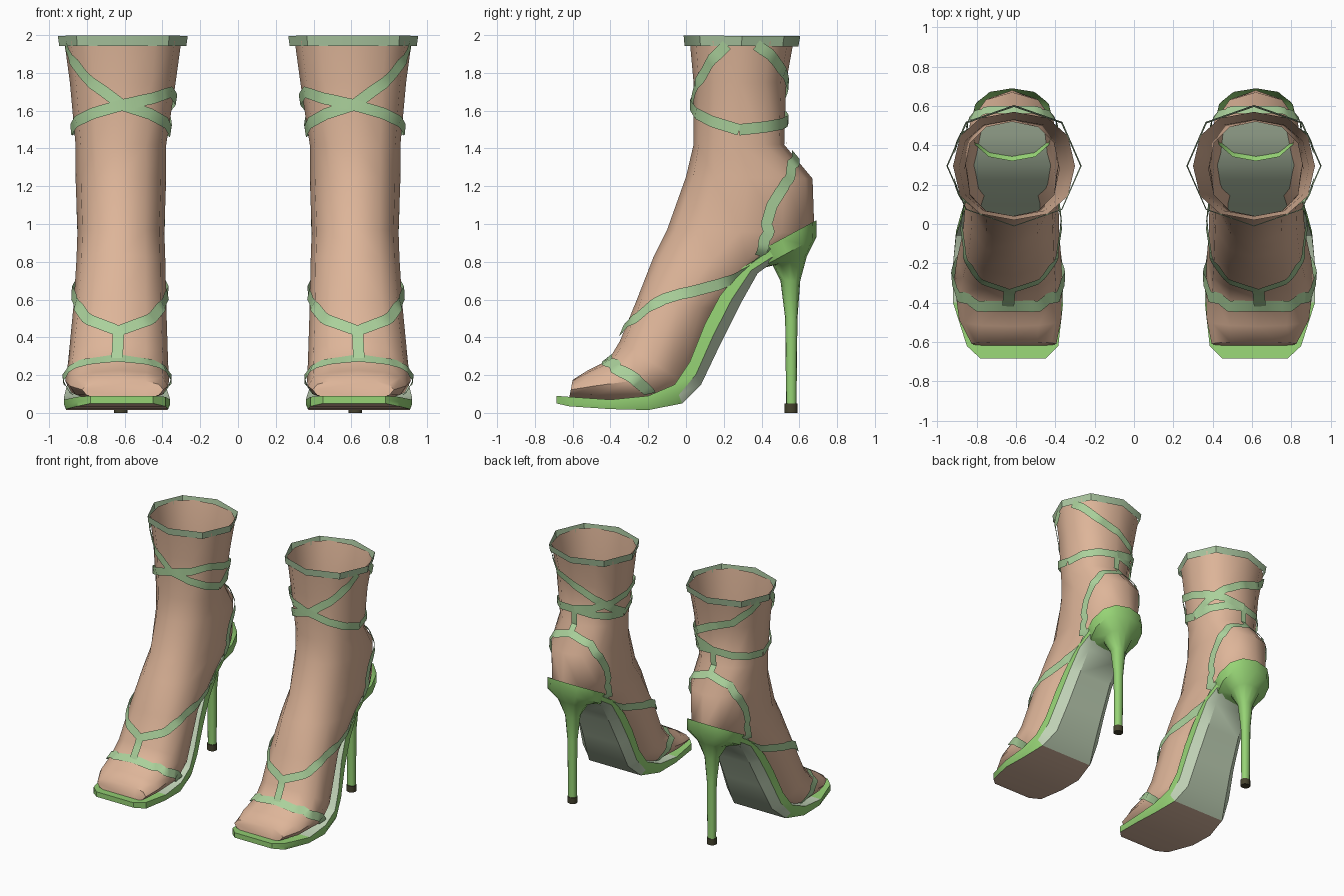
import bpy, bmesh, math
from mathutils import Vector

if "Cube" in bpy.data.objects:
    bpy.data.objects.remove(bpy.data.objects["Cube"])


def material(name, rgb):
    m = bpy.data.materials.new(name)
    col = [((c + 0.055) / 1.055) ** 2.4 for c in rgb] + [1]
    m.diffuse_color = col
    m.use_nodes = True
    m.node_tree.nodes["Principled BSDF"].inputs["Base Color"].default_value = col
    return m


SKIN = material("skin tan", (.87, .71, .60))
GREEN = material("shoe green", (.59, .83, .46))
STRAP = material("strap pale green", (.67, .82, .61))
CUFF = material("cuff grey green", (.66, .77, .62))
LINING = material("lining grey green", (.77, .84, .73))
OUTSOLE = material("outsole brown", (.84, .71, .62))
TIP = material("heel tip dark", (.27, .26, .18))

SIDES = 12


def finish(name, bm, mats, smooth=None):
    """Make the object and mirror it into a pair."""
    me = bpy.data.meshes.new(name)
    bm.to_mesh(me)
    bm.free()
    for m in mats:
        me.materials.append(m)
    ob = bpy.data.objects.new(name, me)
    bpy.context.collection.objects.link(ob)
    ob.modifiers.new("pair", 'MIRROR').use_mirror_merge = False
    if smooth:
        bpy.ops.object.select_all(action='DESELECT')
        ob.select_set(True)
        bpy.context.view_layer.objects.active = ob
        bpy.ops.object.shade_smooth_by_angle(angle=math.radians(smooth))


def corner(sec, k):
    """Corner k of a section given by front point, back point, half width, centre."""
    fy, fz, by, bz, hw, cx = sec
    a = math.tau * k / SIDES
    c, s = (math.copysign(abs(v) ** .85, v) for v in (math.cos(a), math.sin(a)))
    front, back = Vector((cx, fy, fz)), Vector((cx, by, bz))
    return (front + back) / 2 + (front - back) / 2 * c + Vector((hw * s, 0, 0))


def loft(secs, keep=lambda i, k: True, cap_start=False, cap_end=False):
    bm = bmesh.new()
    rings = [[bm.verts.new(corner(s, k)) for k in range(SIDES)] for s in secs]
    for i, (r, q) in enumerate(zip(rings, rings[1:])):
        for k in range(SIDES):
            if keep(i, k):
                n = (k + 1) % SIDES
                bm.faces.new((r[k], r[n], q[n], q[k]))
    if cap_start:
        bm.faces.new(rings[0])
    if cap_end:
        bm.faces.new(rings[-1])
    bmesh.ops.recalc_face_normals(bm, faces=bm.faces)
    return bm


# Leg and foot: open at the top and along the underside
FOOT = [
    (.02, 1.97, .57, 1.97, .31, .61),
    (.04, 1.75, .53, 1.75, .28, .61),
    (.04, 1.42, .52, 1.42, .24, .62),
    (.0, 1.25, .67, 1.24, .24, .62),
    (-.10, .97, .68, .95, .23, .62),
    (-.17, .83, .46, .80, .235, .62),
    (-.26, .60, .17, .55, .245, .625),
    (-.35, .38, .0, .15, .265, .635),
    (-.41, .28, -.15, .06, .275, .64),
    (-.52, .225, -.45, .06, .26, .63),
    (-.60, .175, -.62, .07, .215, .61),
]
finish("foot", loft(FOOT, lambda i, k: i < 5 or k not in (5, 6), cap_end=True), [SKIN], 50)

# Stiletto heel with its cup, and the tip
finish("heel", loft([
    (.32, .82, .69, 1.02, .212, .62),
    (.38, .76, .69, .93, .20, .62),
    (.46, .78, .64, .83, .11, .62),
    (.50, .70, .605, .70, .055, .62),
    (.525, .50, .59, .50, .036, .62),
    (.53, .05, .585, .05, .032, .62)]), [GREEN], 50)
finish("heel_tip", loft([
    (.522, .05, .59, .05, .036, .62),
    (.522, 0, .59, 0, .036, .62)], cap_start=True, cap_end=True), [TIP], 40)

# Sole: top y z, bottom y z, inner x, outer x, inset of the bottom edge
SOLE = [
    (-.685, .09, -.685, .05, .45, .78, 0),
    (-.62, .085, -.62, .035, .385, .85, 0),
    (-.40, .07, -.40, .02, .36, .92, .01),
    (-.20, .09, -.20, .015, .365, .92, .01),
    (-.06, .15, -.02, .05, .385, .905, .03),
    (.02, .27, .08, .15, .40, .88, .06),
    (.10, .47, .18, .36, .41, .85, .06),
    (.18, .62, .29, .58, .42, .83, .06),
    (.30, .77, .38, .74, .42, .82, .06),
    (.45, .86, .45, .79, .43, .81, .05),
    (.60, .93, .60, .88, .48, .76, .05),
]
bm = bmesh.new()
rows = []
for ty, tz, by, bz, a, b, d in SOLE:
    my, mz = ty * .45 + by * .55, tz * .45 + bz * .55
    rows.append([bm.verts.new(p) for p in (
        (a, ty, tz), (b, ty, tz), (b, my, mz), (b - d, by, bz), (a + d, by, bz), (a, my, mz))])
for i, (r, q) in enumerate(zip(rows, rows[1:])):
    for k in range(6):
        n = (k + 1) % 6
        f = bm.faces.new((r[k], r[n], q[n], q[k]))
        if k == 0 and i > 1 or k in (2, 3, 4) and i >= 4:
            f.material_index = 1
        elif k == 3:
            f.material_index = 2
bm.faces.new(rows[0])
bm.faces.new(rows[-1])
bmesh.ops.recalc_face_normals(bm, faces=bm.faces)
finish("sole", bm, [GREEN, LINING, OUTSOLE], 30)


def surf(deg, z):
    """Point on the foot at an angle (0 front, 90 outer side) and a height."""
    k = deg / 360 * SIDES
    k0 = math.floor(k)
    col = [corner(s, k0).lerp(corner(s, k0 + 1), k - k0) for s in FOOT]
    for p, q in zip(col, col[1:]):
        if z >= q.z:
            break
    return p.lerp(q, (z - p.z) / (q.z - p.z))


def strap(name, path, width=.06, gap=.014, closed=False, steps=6, mat=STRAP):
    """Thin band that follows the foot along (angle, height) points."""
    pts = []
    for (a, z), (b, w) in zip(path, path[1:]):
        pts += [(a + (b - a) * t / steps, z + (w - z) * t / steps) for t in range(steps)]
    if not closed:
        pts.append(path[-1])
    pos, nor = [], []
    for a, z in pts:
        n = (surf(a + 4, z) - surf(a - 4, z)).cross(surf(a, z + .015) - surf(a, z - .015))
        nor.append(n.normalized())
        pos.append(surf(a, z) + nor[-1] * gap)
    bm = bmesh.new()
    rows, count = [], len(pos)
    for i, (p, n) in enumerate(zip(pos, nor)):
        nxt = pos[(i + 1) % count] if closed else pos[min(i + 1, count - 1)]
        prv = pos[i - 1] if closed else pos[max(i - 1, 0)]
        side = n.cross(nxt - prv).normalized() * width / 2
        rows.append([bm.verts.new(p - side), bm.verts.new(p + side)])
    for i in range(count if closed else count - 1):
        r, q = rows[i], rows[(i + 1) % count]
        bm.faces.new((r[0], q[0], q[1], r[1]))
    finish(name, bm, [mat], 40)


def both(half):
    """Extend a half path, ending on the centre line, to the other side."""
    mid = half[-1][0]
    return half + [(2 * mid - a, z) for a, z in reversed(half[:-1])]


# Straps round the leg
strap("top_cuff", [(a, 1.973) for a in range(0, 361, 45)], .055, .03, True, 1, CUFF)
strap("ankle_strap", [(90, 1.5), (180, 1.545), (270, 1.49)])
strap("cross_strap_low", [(90, 1.5), (0, 1.63), (-60, 1.70), (-120, 1.62), (-180, 1.55)], gap=.018)
strap("cross_strap_high", [(-90, 1.49), (0, 1.63), (45, 1.8), (75, 1.95)])
strap("back_cross_strap", [(105, 1.95), (150, 1.8), (180, 1.74), (225, 1.62), (270, 1.5)])

# Straps on the heel and foot
strap("heel_strap", both([(125, .84), (113, .92), (108, 1.0), (111, 1.1),
                          (121, 1.22), (142, 1.31), (180, 1.36)]))
strap("heel_tab", [(180, 1.36), (180, 1.54)], .05)
strap("instep_strap", both([(132, .87), (137, .77), (115, .68), (70, .60), (40, .5), (0, .43)]))
strap("toe_strap", both([(122, .115), (90, .18), (45, .25), (0, .28)]), .065)
strap("centre_strap", [(0, .28), (0, .43)], .06)
